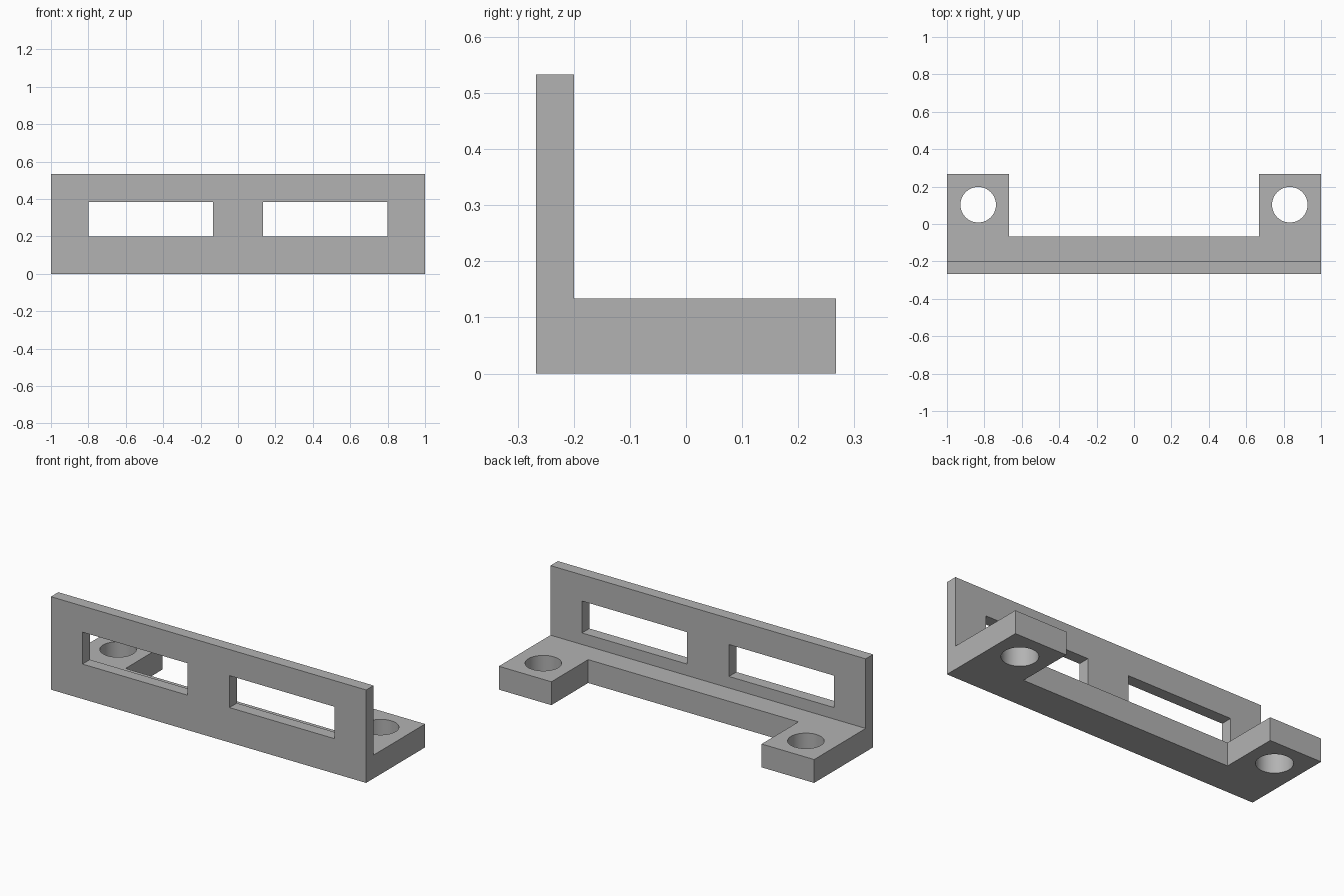
import bpy
import bmesh
from mathutils import Matrix, Vector

cube = bpy.data.objects.get("Cube")
if cube:
    bpy.data.objects.remove(cube, do_unlink=True)

# Overall sizes
HALF_LENGTH, HALF_DEPTH, HEIGHT = 1.0, 0.267, 0.533
BASE_TOP, WALL_BACK = 0.134, -0.2

grey = bpy.data.materials.new("plain grey")
grey.use_nodes = True
colour = (0.45, 0.45, 0.45, 1)
grey.diffuse_color = colour
grey.node_tree.nodes["Principled BSDF"].inputs["Base Color"].default_value = colour


def add_object(name, bm):
    bmesh.ops.recalc_face_normals(bm, faces=bm.faces)
    mesh = bpy.data.meshes.new(name)
    bm.to_mesh(mesh)
    bm.free()
    mesh.materials.append(grey)
    obj = bpy.data.objects.new(name, mesh)
    bpy.context.collection.objects.link(obj)
    return obj


def box(name, low, high):
    low, high = Vector(low), Vector(high)
    bm = bmesh.new()
    place = Matrix.Translation((low + high) / 2) @ Matrix.Diagonal((high - low).to_4d())
    bmesh.ops.create_cube(bm, size=1, matrix=place)
    return add_object(name, bm)


def cylinder(name, centre, radius, depth):
    bm = bmesh.new()
    bmesh.ops.create_cone(bm, cap_ends=True, segments=64, radius1=radius, radius2=radius,
                          depth=depth, matrix=Matrix.Translation(centre))
    return add_object(name, bm)


def cut(target, cutter):
    cutter.hide_render = True
    mod = target.modifiers.new("cut", 'BOOLEAN')
    mod.operation = 'DIFFERENCE'
    mod.solver = 'EXACT'
    mod.object = cutter
    bpy.context.view_layer.objects.active = target
    bpy.ops.object.modifier_apply(modifier=mod.name)
    bpy.data.objects.remove(cutter, do_unlink=True)


# L-shaped bracket extruded along its length
profile = [(-HALF_DEPTH, 0), (HALF_DEPTH, 0), (HALF_DEPTH, BASE_TOP),
           (WALL_BACK, BASE_TOP), (WALL_BACK, HEIGHT), (-HALF_DEPTH, HEIGHT)]
bm = bmesh.new()
end = bm.faces.new([bm.verts.new((-HALF_LENGTH, y, z)) for y, z in profile])
side = bmesh.ops.extrude_face_region(bm, geom=[end])
bmesh.ops.translate(bm, vec=(2 * HALF_LENGTH, 0, 0),
                    verts=[v for v in side["geom"] if isinstance(v, bmesh.types.BMVert)])
bracket = add_object("bracket", bm)

# Recess between the two mounting lugs
cut(bracket, box("lug_gap", (-0.667, -0.066, -0.1), (0.667, 0.5, 0.16)))

# Window in the wall and bolt hole in the lug, on each side
for s in (-1, 1):
    x1, x2 = sorted((s * 0.133, s * 0.8))
    cut(bracket, box("window", (x1, -0.4, 0.2), (x2, -0.1, 0.383)))
    cut(bracket, cylinder("bolt_hole", (s * 0.833, 0.103, 0.067), 0.095, 0.4))

# Smooth hole walls, sharp edges elsewhere
bpy.ops.object.select_all(action='DESELECT')
bracket.select_set(True)
bpy.context.view_layer.objects.active = bracket
bpy.ops.object.shade_smooth_by_angle()
